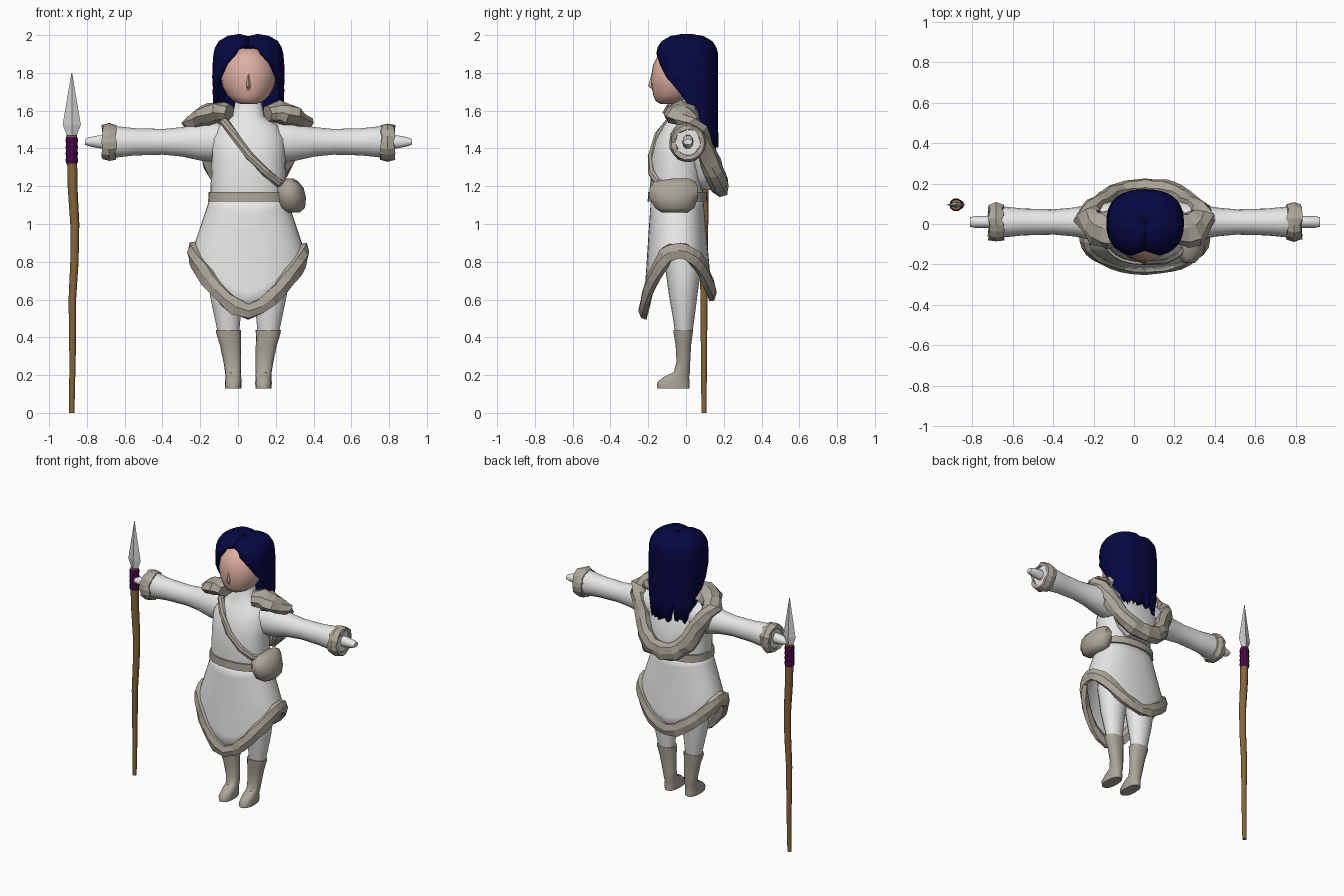
import bpy, bmesh, math, random
from mathutils import Vector

random.seed(4)
if "Cube" in bpy.data.objects:
    bpy.data.objects.remove(bpy.data.objects["Cube"], do_unlink=True)
CX = 0.055  # centre line of the figure


def material(name, rgb):
    m = bpy.data.materials.new(name)
    m.use_nodes = True
    m.diffuse_color = (*rgb, 1)
    m.node_tree.nodes["Principled BSDF"].inputs["Base Color"].default_value = (*rgb, 1)
    return m


WHITE = material("white cloth", (0.8, 0.8, 0.8))
FUR = material("grey beige fur", (0.41, 0.38, 0.32))
HAIR = material("dark blue hair", (0.002, 0.002, 0.055))
SKIN = material("skin", (0.72, 0.43, 0.36))
LIP = material("lips", (0.3, 0.1, 0.09))
WOOD = material("wood", (0.24, 0.13, 0.045))
WRAP = material("purple wrap", (0.085, 0.003, 0.08))
STEEL = material("steel", (0.62, 0.62, 0.62))


def make(name, rings, mat, wrap=True, loop=False, caps=True, smooth=True):
    """Skin a list of vertex rings into one object."""
    bm = bmesh.new()
    rows = [[bm.verts.new(p) for p in ring] for ring in rings]
    n = len(rows[0])
    pairs = list(zip(rows, rows[1:])) + ([(rows[-1], rows[0])] if loop else [])
    for a, b in pairs:
        for i in range(n if wrap else n - 1):
            j = (i + 1) % n
            bm.faces.new((a[i], a[j], b[j], b[i]))
    if caps and wrap and not loop:
        bm.faces.new(rows[0])
        bm.faces.new(rows[-1])
    bmesh.ops.recalc_face_normals(bm, faces=bm.faces)
    me = bpy.data.meshes.new(name)
    bm.to_mesh(me)
    bm.free()
    ob = bpy.data.objects.new(name, me)
    bpy.context.collection.objects.link(ob)
    me.materials.append(mat)
    if smooth:
        bpy.ops.object.select_all(action="DESELECT")
        ob.select_set(True)
        bpy.context.view_layer.objects.active = ob
        bpy.ops.object.shade_smooth_by_angle(angle=math.radians(50))
    return ob


def bend(v, power):
    return math.copysign(abs(v) ** power, v)


def oval(z, cx, cy, rx, ry, seg=24, n=2.0):
    """Horizontal superellipse ring."""
    angles = [2 * math.pi * i / seg for i in range(seg)]
    return [Vector((cx + rx * bend(math.cos(a), 2 / n), cy + ry * bend(math.sin(a), 2 / n), z))
            for a in angles]


def column(name, rows, mat, cx=CX, seg=24, n=2.0, smooth=True):
    """Vertical loft from rows of (z, x offset, y, x radius, y radius)."""
    return make(name, [oval(z, cx + dx, y, rx, ry, seg, n) for z, dx, y, rx, ry in rows],
                mat, smooth=smooth)


def tube(name, path, radii, mat, up=(0, 0, 1), sides=8, closed=False, jitter=0.0, smooth=True):
    """Sweep an oval section along a path; radii are (across, along up) pairs."""
    path = [Vector(p) for p in path]
    up, rings, last = Vector(up), [], len(path) - 1
    for i, p in enumerate(path):
        before = path[i - 1] if i or closed else p
        after = path[(i + 1) % len(path)] if i < last or closed else p
        t = (after - before).normalized()
        side = t.cross(up).normalized()
        nor = side.cross(t)
        a, b = radii[i] if isinstance(radii, list) else radii
        ring = []
        for k in range(sides):
            g = 2 * math.pi * k / sides
            grow = 1 + random.uniform(-jitter, jitter)
            ring.append(p + (side * a * math.cos(g) + nor * b * math.sin(g)) * grow)
        rings.append(ring)
    return make(name, rings, mat, loop=closed, smooth=smooth)


def refine(points):
    """Add a midpoint between neighbouring points."""
    out = [Vector(points[0])]
    for a, b in zip(points, points[1:]):
        out += [(Vector(a) + Vector(b)) / 2, Vector(b)]
    return out


# Torso and neck
column("torso", [(1.08, 0, -0.045, 0.2, 0.14), (1.2, 0, -0.05, 0.2, 0.14),
                 (1.35, 0, -0.045, 0.195, 0.14), (1.45, 0, -0.035, 0.195, 0.125),
                 (1.52, 0, -0.02, 0.16, 0.1), (1.57, 0, -0.01, 0.085, 0.075),
                 (1.68, 0, -0.01, 0.065, 0.06)], WHITE, n=2.3)


# Skirt with a hem that dips at front and back
def skirt_point(angle, t):
    s, c = math.sin(angle), math.cos(angle)
    front = c < 0
    hem = (0.54 if front else 0.63) + (0.32 if front else 0.23) * abs(s) ** 1.5
    z = 1.15 + (hem - 1.15) * t
    drop = (1.15 - z) / 0.6
    rx = 0.2 + 0.105 * min(1, drop * 1.9)
    ry = 0.145 + 0.04 * drop if front else 0.13 + 0.055 * drop
    return Vector((CX + rx * bend(s, 0.87), -0.04 + ry * bend(c, 0.87), z))


turn = [2 * math.pi * i / 36 for i in range(36)]
skirt = make("skirt", [[skirt_point(a, t / 6) for a in turn] for t in range(7)], WHITE, caps=False)
skirt.modifiers.new("thickness", "SOLIDIFY").thickness = 0.01
tube("skirt_fur_trim", [skirt_point(a, 1) for a in turn], (0.027, 0.047), FUR,
     sides=6, closed=True, jitter=0.16, smooth=False)

# Belt, shoulder strap and pouch
belt = [oval(z, CX, -0.045, r, r - 0.055, 24, 2.3) for z, r in
        ((1.12, 0.2), (1.12, 0.213), (1.17, 0.211), (1.17, 0.198))]
make("belt", belt, FUR, caps=False)
tube("shoulder_strap", [(-0.1, 0.02, 1.55), (-0.07, -0.09, 1.54), (-0.02, -0.145, 1.47),
                        (0.06, -0.18, 1.36), (0.15, -0.178, 1.27), (0.21, -0.15, 1.22),
                        (0.27, -0.08, 1.19)], (0.023, 0.023), FUR, smooth=False)
column("pouch", [(1.06, 0.01, -0.06, 0.04, 0.07), (1.085, 0.005, -0.06, 0.075, 0.11),
                 (1.14, 0, -0.065, 0.085, 0.135), (1.19, -0.005, -0.065, 0.078, 0.135),
                 (1.225, 0, -0.06, 0.045, 0.115), (1.24, 0, -0.03, 0.02, 0.05)],
       FUR, cx=0.275, seg=10)

# Arms, hands, cuffs, legs and boots
for s, label in ((-1, "right"), (1, "left")):
    def along(offsets):
        return [(CX + s * o, 0.01, 1.435) for o in offsets]
    tube(label + "_arm", along((0.08, 0.17, 0.25, 0.35, 0.45, 0.6, 0.72, 0.765)),
         [(r * 0.92, r) for r in (0.1, 0.108, 0.1, 0.078, 0.068, 0.072, 0.085, 0.08)],
         WHITE, sides=16)
    tube(label + "_hand", along((0.72, 0.79, 0.84, 0.865)),
         [(0.03, 0.04), (0.03, 0.036), (0.029, 0.026), (0.024, 0.016)], WHITE, sides=10)
    ring = [(CX + s * 0.737, 0.01 + 0.077 * math.cos(a), 1.432 + 0.08 * math.sin(a))
            for a in turn[::2]]
    tube(label + "_fur_cuff", ring, (0.023, 0.04), FUR, up=(1, 0, 0), sides=6,
         closed=True, jitter=0.22, smooth=False)
    column(label + "_leg", [(0.42, s * 0.105, -0.012, 0.056, 0.045),
                            (0.5, s * 0.11, -0.012, 0.068, 0.057),
                            (0.62, s * 0.115, -0.015, 0.088, 0.075),
                            (0.8, s * 0.112, -0.015, 0.112, 0.1),
                            (1.0, s * 0.09, -0.04, 0.1, 0.1)], WHITE, seg=16)
    column(label + "_boot", [(0.13, s * 0.08, -0.067, 0.043, 0.087),
                             (0.16, s * 0.08, -0.067, 0.044, 0.088),
                             (0.19, s * 0.08, -0.052, 0.042, 0.07),
                             (0.215, s * 0.081, -0.022, 0.042, 0.044),
                             (0.27, s * 0.085, -0.014, 0.047, 0.037),
                             (0.36, s * 0.095, -0.014, 0.056, 0.042),
                             (0.425, s * 0.105, -0.015, 0.066, 0.052),
                             (0.44, s * 0.105, -0.015, 0.067, 0.053),
                             (0.44, s * 0.105, -0.015, 0.05, 0.04)], FUR, seg=14, n=2.4)

# Fur collar running over both shoulders and round the lowered hood
half = [(0.1, -0.055, 1.585), (0.16, -0.03, 1.59), (0.23, -0.015, 1.57), (0.285, 0.03, 1.535),
        (0.25, 0.08, 1.45), (0.2, 0.115, 1.36), (0.16, 0.145, 1.28), (0.09, 0.17, 1.22)]
size = [(0.06, 0.045), (0.09, 0.06), (0.09, 0.058), (0.068, 0.05)] + [(0.05, 0.06)] * 4
collar = [(CX - x, y, z) for x, y, z in half] + [(CX, 0.18, 1.2)]
collar += [(CX + x, y, z) for x, y, z in reversed(half)]
girth = refine(size + [(0.05, 0.06)] + size[::-1])
tube("fur_collar", refine(collar), girth, FUR, sides=8, jitter=0.14, smooth=False)
column("hood", [(1.18, 0, 0.1, 0.09, 0.06), (1.25, 0, 0.09, 0.15, 0.075),
                (1.36, 0, 0.07, 0.19, 0.075), (1.46, 0, 0.05, 0.21, 0.06),
                (1.55, 0, 0.02, 0.17, 0.05)], WHITE, seg=20)

# Head and face
column("head", [(1.635, 0, -0.09, 0.04, 0.045), (1.65, 0, -0.075, 0.08, 0.085),
                (1.68, 0, -0.055, 0.112, 0.118), (1.73, 0, -0.04, 0.138, 0.143),
                (1.78, 0, -0.033, 0.147, 0.152), (1.84, 0, -0.025, 0.14, 0.15),
                (1.89, 0, -0.015, 0.113, 0.135), (1.93, 0, 0, 0.06, 0.1)], SKIN, seg=28)
column("nose", [(1.718, 0, -0.177, 0.009, 0.01), (1.73, 0, -0.184, 0.011, 0.016),
                (1.76, 0, -0.182, 0.008, 0.01), (1.8, 0, -0.175, 0.005, 0.007)], SKIN, seg=8)
column("mouth", [(1.703, 0, -0.168, 0.014, 0.008), (1.708, 0, -0.17, 0.021, 0.01),
                 (1.714, 0, -0.172, 0.014, 0.008)], LIP, seg=8)

# Hair: rows of (z, y, x radius, y radius, y of the front edge)
rows = [(1.995, 0.005, 0.05, 0.05, -0.045), (1.985, 0.005, 0.105, 0.09, -0.085),
        (1.96, 0.005, 0.148, 0.13, -0.125), (1.93, 0.005, 0.166, 0.148, -0.14),
        (1.9, 0.003, 0.173, 0.155, -0.146), (1.85, 0.003, 0.178, 0.155, -0.13),
        (1.78, 0.005, 0.18, 0.153, -0.098), (1.7, 0.01, 0.178, 0.148, -0.035),
        (1.62, 0.015, 0.175, 0.142, 0.02), (1.54, 0.035, 0.165, 0.122, 0.06),
        (1.43, 0.06, 0.135, 0.1, 0.11)]
locks = []
for r, (z, cy, rx, ry, edge) in enumerate(rows):
    spread = math.acos(max(-1, bend((edge - cy) / ry, 1.25)))
    row = []
    for i in range(29):
        a = spread * (i / 14 - 1)
        x = rx * bend(math.sin(a), 0.8)
        dip = 0.015 * math.exp(-(x / 0.03) ** 2) if z > 1.9 else 0
        if r == len(rows) - 1:
            dip = -0.09 if i in (9, 10) else random.uniform(-0.03, 0.03)
        row.append(Vector((CX + x, cy + ry * bend(math.cos(a), 0.8), z - dip)))
    locks.append(row)
crown = Vector((CX, 0, 1.982))
hair = make("hair", [[crown + (p - crown) * 0.05 for p in locks[0]]] + locks, HAIR, wrap=False)
thick = hair.modifiers.new("thickness", "SOLIDIFY")
thick.thickness = 0.024
thick.offset = 0

# Spear
SX, SY = -0.88, 0.095
column("spear_shaft", [(0, 0, SY, 0.014, 0.014), (0.3, 0.004, SY, 0.017, 0.017),
                       (0.6, 0.003, SY, 0.02, 0.02), (0.8, 0.014, SY, 0.022, 0.022),
                       (1.0, 0.016, SY, 0.024, 0.024), (1.2, 0.004, SY, 0.026, 0.026),
                       (1.47, 0, SY, 0.027, 0.027)], WOOD, cx=SX, seg=10)
wrap = [(1.32 + 0.0175 * i, 0, SY, 0.03 + 0.003 * (i % 2), 0.03 + 0.003 * (i % 2)) for i in range(9)]
column("spear_wrap", wrap, WRAP, cx=SX, seg=10, smooth=False)
column("spear_tip", [(1.45, 0, SY, 0.018, 0.014), (1.525, 0, SY, 0.048, 0.015),
                     (1.8, 0, SY, 0.002, 0.002)], STEEL, cx=SX, seg=4, smooth=False)
